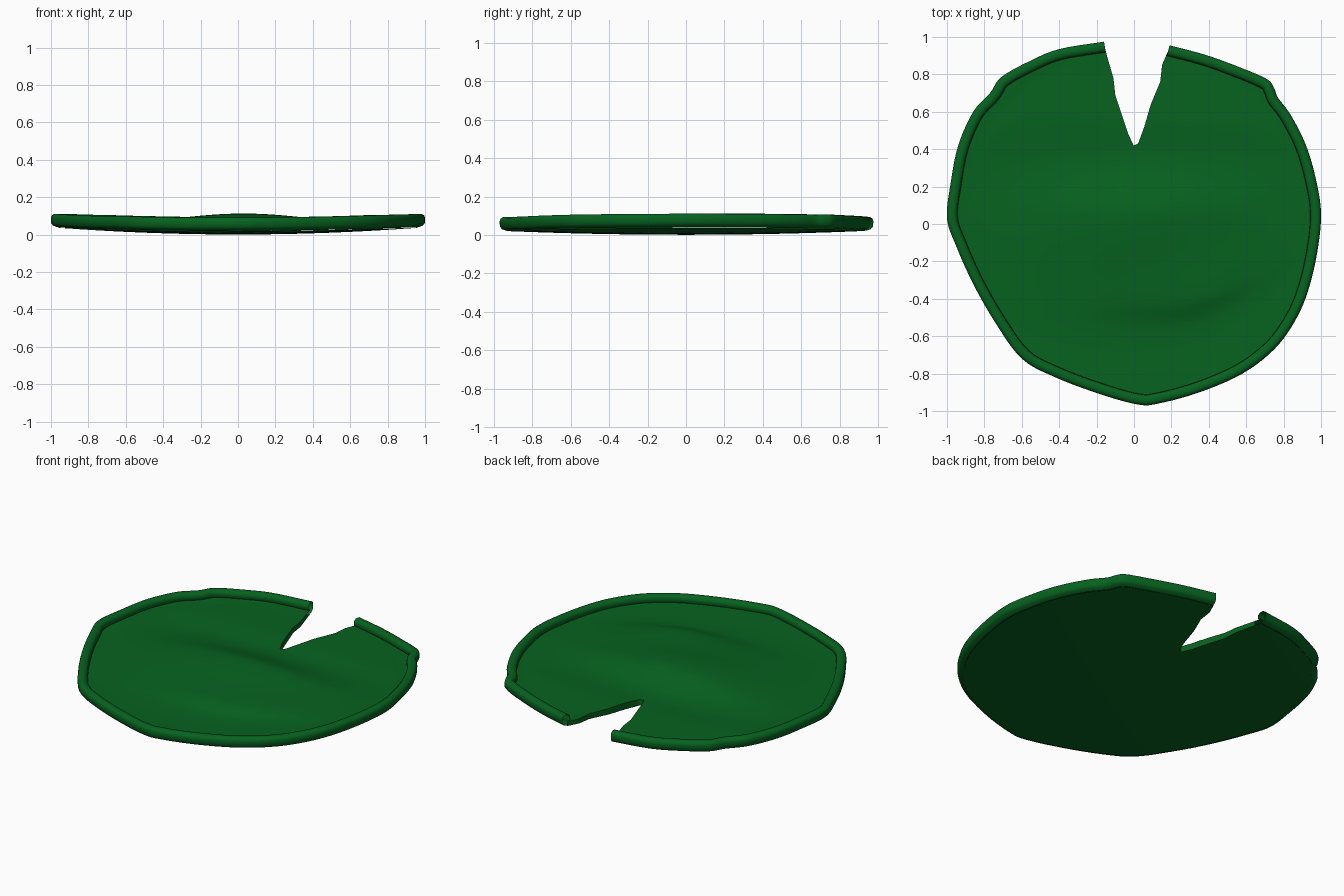
import bpy, bmesh, math
from mathutils import Vector

if "Cube" in bpy.data.objects:
    bpy.data.objects.remove(bpy.data.objects["Cube"])

GREEN = bpy.data.materials.new("leaf_green")
GREEN.diffuse_color = (0.002, 0.122, 0.014, 1)
GREEN.use_nodes = True
GREEN.node_tree.nodes["Principled BSDF"].inputs["Base Color"].default_value = GREEN.diffuse_color

# outer outline, from the right lip of the notch clockwise to the left lip
OUTLINE = [(.19, .955), (.38, .905), (.56, .84), (.71, .775), (.75, .725), (.77, .675),
           (.84, .58), (.92, .42), (.97, .25), (1, .06), (.98, -.15), (.93, -.36),
           (.86, -.52), (.75, -.67), (.58, -.80), (.35, -.90), (.13, -.96), (.02, -.965),
           (-.18, -.91), (-.42, -.82), (-.60, -.72), (-.74, -.53), (-.86, -.32),
           (-.95, -.12), (-1, .03), (-.98, .22), (-.94, .42), (-.86, .60), (-.77, .70),
           (-.71, .785), (-.56, .87), (-.40, .935), (-.16, .975)]
NOTCH = [(-.145, .90), (-.11, .78), (-.10, .69), (-.03, .48), (-.002, .42), (.022, .43),
         (.055, .52), (.09, .64), (.14, .76), (.15, .85), (.18, .92)]
# rolled rim section: (distance inward, height above the bowl)
SECTION = [(.09, -.004), (.035, 0), (.012, .008), (.001, .022), (0, .048), (.004, .062),
           (.018, .071), (.042, .070), (.055, .058), (.058, .036), (.048, .022)]


def smooth_path(pts, steps):
    p = [Vector(q) for q in pts]
    p = [2 * p[0] - p[1]] + p + [2 * p[-1] - p[-2]]
    out = []
    for i in range(1, len(p) - 2):
        a, b, c, d = p[i - 1:i + 3]
        for s in range(steps):
            t = s / steps
            out.append(.5 * (2 * b + (c - a) * t + (2 * a - 5 * b + 4 * c - d) * t * t
                             + (3 * b - a - 3 * c + d) * t ** 3))
    return out + [p[-2]]


def bowl(x, y):
    return .001 + .039 * x * x + .022 * y * y


def bump(d, low, high):
    return math.exp(-(d / (low if d < 0 else high)) ** 2)


# rippled upper surface: centre ridge plus a curved front fold
def leaf_z(x, y):
    fade = max(0, 1 - (x * x + y * y) / .85) ** .5
    ridge = .084 * bump(y - .05, .45, .2) * bump(x - .03, .6, .6)
    arc = -.43 + .5 * max(0, x - .15) ** 1.7
    fold = .03 * bump(y - arc, .08, .2) * bump(x - .35, .5, .3)
    back = .015 * bump(y - .55, .15, .3)
    return bowl(x, y) + .028 + fade * (ridge + fold + back)


def finish(bm, name):
    bmesh.ops.recalc_face_normals(bm, faces=bm.faces)
    mesh = bpy.data.meshes.new(name)
    bm.to_mesh(mesh)
    bm.free()
    mesh.materials.append(GREEN)
    obj = bpy.data.objects.new(name, mesh)
    bpy.context.collection.objects.link(obj)
    for f in mesh.polygons:
        f.use_smooth = True


path = smooth_path(OUTLINE, 5)
inward = []
for i in range(len(path)):
    t = (path[min(i + 2, len(path) - 1)] - path[max(i - 2, 0)]).normalized()
    inward.append(Vector((t.y, -t.x)))


# leaf layer: notched outline cut into a fine grid, then given its height
def leaf_layer(name, height):
    bm = bmesh.new()
    edge = [p + n * .035 for p, n in zip(path, inward)] + [Vector(p) for p in NOTCH]
    bm.faces.new([bm.verts.new((p.x, p.y, 0)) for p in edge])
    bmesh.ops.triangulate(bm, faces=bm.faces[:])
    for axis in (Vector((1, 0, 0)), Vector((0, 1, 0))):
        for i in range(-24, 25):
            bmesh.ops.bisect_plane(bm, geom=bm.verts[:] + bm.edges[:] + bm.faces[:], dist=1e-5,
                                   plane_co=axis * (i * .04 + .003), plane_no=axis)
    bmesh.ops.triangulate(bm, faces=bm.faces[:])
    for v in bm.verts:
        v.co.z = height(v.co.x, v.co.y)
    finish(bm, name)


leaf_layer("leaf_top", leaf_z)
leaf_layer("leaf_underside", bowl)

# thin wall closing the two layers along the notch
bm = bmesh.new()
wall = []
for a, b in zip(NOTCH, NOTCH[1:]):
    for s in range(3):
        wall.append(Vector(a).lerp(Vector(b), s / 3))
wall.append(Vector(NOTCH[-1]))
pairs = [[bm.verts.new((p.x, p.y, f(p.x, p.y))) for f in (bowl, leaf_z)] for p in wall]
for a, b in zip(pairs, pairs[1:]):
    bm.faces.new((a[0], b[0], b[1], a[1]))
finish(bm, "notch_wall")

# rolled rim: curled section swept along the outline
bm = bmesh.new()
rows = []
for p, n in zip(path, inward):
    row = []
    for d, h in SECTION[1:]:
        q = p + n * d
        row.append(bm.verts.new((q.x, q.y, bowl(p.x, p.y) + h)))
    rows.append(row)
for a, b in zip(rows, rows[1:]):
    for j in range(len(a) - 1):
        bm.faces.new((a[j], a[j + 1], b[j + 1], b[j]))
finish(bm, "rolled_rim")
